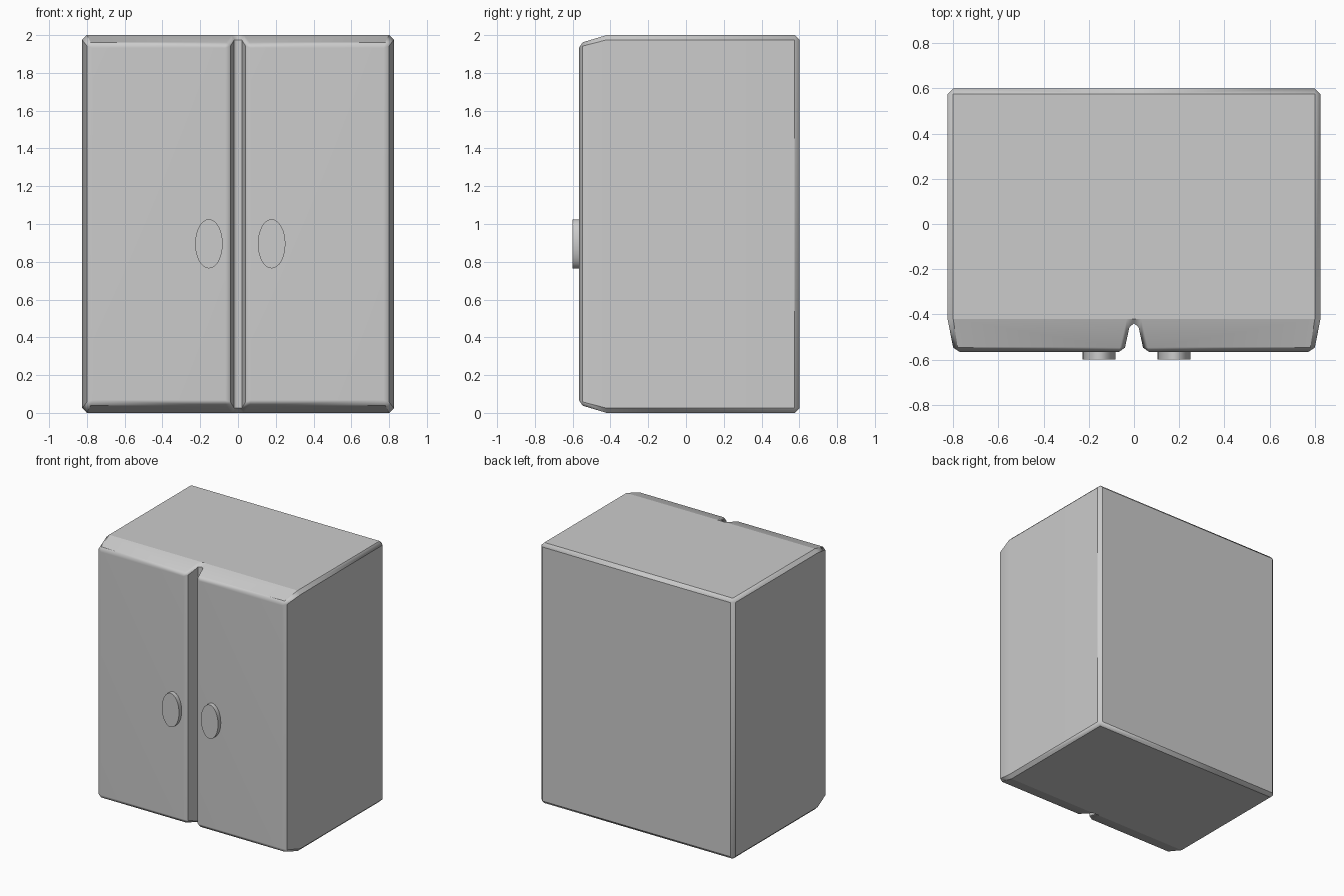
import bpy, bmesh, math
from mathutils import Matrix

if "Cube" in bpy.data.objects:
    bpy.data.objects.remove(bpy.data.objects["Cube"])


def finish(name, bm, angle):
    bmesh.ops.remove_doubles(bm, verts=bm.verts, dist=1e-4)
    bmesh.ops.recalc_face_normals(bm, faces=bm.faces)
    mesh = bpy.data.meshes.new(name)
    bm.to_mesh(mesh)
    bm.free()
    obj = bpy.data.objects.new(name, mesh)
    bpy.context.collection.objects.link(obj)
    bpy.ops.object.select_all(action='DESELECT')
    obj.select_set(True)
    bpy.context.view_layer.objects.active = obj
    bpy.ops.object.shade_smooth_by_angle(angle=math.radians(angle))
    return obj


def ring(xi, ci, xo, c, m, y, yi):
    """Chamfered x-z section of the right half; m insets top and bottom, yi is the groove wall depth."""
    lo, hi = m, 2 - m
    return [(xi + ci, y, lo), (xo - c, y, lo), (xo, y, lo + c), (xo, y, hi - c),
            (xo - c, y, hi), (xi + ci, y, hi), (xi, yi, hi - c), (xi, yi, lo + c)]


# Cabinet body: right half lofted from back to front, then mirrored
sections = [
    ring(0, 0, 0.80, 0, 0.025, 0.60, 0.60),              # back face
    ring(0, 0, 0.825, 0.025, 0, 0.575, 0.575),           # back chamfer
    ring(0, 0, 0.825, 0.025, 0, -0.42, -0.44),           # groove centre
    ring(0.02, 0.012, 0.825, 0.025, 0, -0.42, -0.455),   # groove corner
    ring(0.04, 0.022, 0.80, 0.02, 0.038, -0.547, -0.547),  # door rim
    ring(0.068, 0, 0.77, 0, 0.068, -0.567, -0.567),      # door front
]
bm = bmesh.new()
loops = [[bm.verts.new(p) for p in s] for s in sections]
for k, (a, b) in enumerate(zip(loops, loops[1:])):
    # behind the groove the half is open along the mirror plane
    for i in range(5 if k < 2 else 8):
        j = (i + 1) % 8
        bm.faces.new((a[i], a[j], b[j], b[i]))
bm.faces.new(loops[0])
bm.faces.new(loops[-1])
body = finish("cabinet_body", bm, 38)
# half is open, so make sure the back face looks backwards
back = max(body.data.polygons, key=lambda p: p.center.y)
if back.normal.y < 0:
    body.data.flip_normals()
mirror = body.modifiers.new("Mirror", 'MIRROR')
mirror.use_clip = True
weighted = body.modifiers.new("WeightedNormal", 'WEIGHTED_NORMAL')
weighted.keep_sharp = True


# Oval door knobs
def knob(name, x):
    bm = bmesh.new()
    bmesh.ops.create_cone(bm, cap_ends=True, segments=32, radius1=1, radius2=1, depth=1)
    bm.transform(Matrix.Translation((x, -0.58, 0.895))
                 @ Matrix.Diagonal((0.073, 0.04, 0.13, 1))
                 @ Matrix.Rotation(math.pi / 2, 4, 'X'))
    finish(name, bm, 30)


knob("left_knob", -0.154)
knob("right_knob", 0.178)
